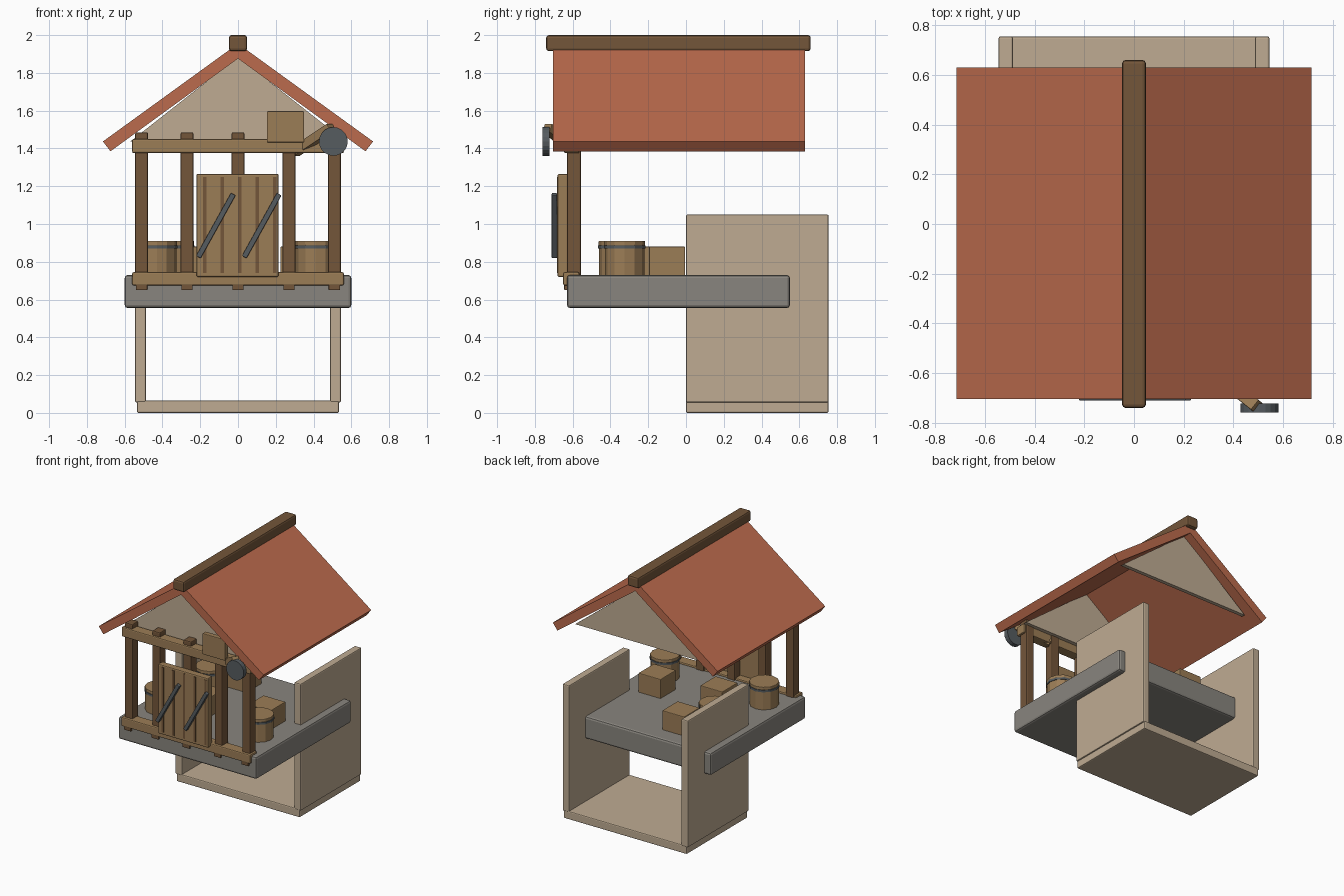
import bpy, bmesh, math
from mathutils import Vector

cube = bpy.data.objects.get("Cube")
if cube:
    bpy.data.objects.remove(cube, do_unlink=True)


def material(name, rgb):
    m = bpy.data.materials.new(name)
    m.use_nodes = True
    m.diffuse_color = (*rgb, 1)
    m.node_tree.nodes["Principled BSDF"].inputs["Base Color"].default_value = (*rgb, 1)
    return m


PLASTER = material("plaster", (0.52, 0.41, 0.29))
TILE = material("roof_tile", (0.50, 0.147, 0.074))
STONE = material("stone", (0.25, 0.235, 0.21))
WOOD = material("light_wood", (0.33, 0.205, 0.093))
DARK = material("dark_wood", (0.174, 0.093, 0.042))
IRON = material("iron", (0.093, 0.107, 0.117))


def finish(name, bm, mat, bevel=0):
    bmesh.ops.recalc_face_normals(bm, faces=bm.faces)
    mesh = bpy.data.meshes.new(name)
    bm.to_mesh(mesh)
    bm.free()
    mesh.materials.append(mat)
    ob = bpy.data.objects.new(name, mesh)
    bpy.context.collection.objects.link(ob)
    if bevel:
        mod = ob.modifiers.new("bevel", "BEVEL")
        mod.width, mod.segments = bevel, 2
    return ob


def box(name, x, y, z, mat, bevel=0.008):
    """Box from (low, high) ranges on each axis."""
    bm = bmesh.new()
    bmesh.ops.create_cube(bm, size=1)
    for v in bm.verts:
        v.co = [r[0] + (c + 0.5) * (r[1] - r[0]) for c, r in zip(v.co, (x, y, z))]
    return finish(name, bm, mat, bevel)


def beam(name, a, b, width, depth, mat):
    """Bar running from point a to point b."""
    a, b = Vector(a), Vector(b)
    ob = box(name, (-width / 2, width / 2), (-depth / 2, depth / 2),
             (-(b - a).length / 2, (b - a).length / 2), mat, 0.004)
    ob.location = (a + b) / 2
    ob.rotation_euler = (b - a).to_track_quat("Z", "Y").to_euler()
    return ob


def prism(name, profile, y0, y1, mat):
    """Extrude an x-z outline along y."""
    bm = bmesh.new()
    face = bm.faces.new([bm.verts.new((x, y0, z)) for x, z in profile])
    ext = bmesh.ops.extrude_face_region(bm, geom=[face])
    for v in ext["geom"]:
        if isinstance(v, bmesh.types.BMVert):
            v.co.y = y1
    return finish(name, bm, mat)


def cylinder(name, centre, radius, height, mat, sides=12, bevel=0):
    bm = bmesh.new()
    bmesh.ops.create_cone(bm, cap_ends=True, segments=sides,
                          radius1=radius, radius2=radius, depth=height)
    ob = finish(name, bm, mat, bevel)
    ob.location = centre
    return ob


# Base: floor slab and two side walls
box("base_floor", (-0.535, 0.535), (0, 0.755), (0, 0.065), PLASTER)
for side, name in ((-1, "right_wall"), (1, "left_wall")):
    box(name, sorted((side * 0.487, side * 0.545)), (0, 0.755), (0.055, 1.05), PLASTER)

# Platform
box("platform", (-0.6, 0.6), (-0.63, 0.55), (0.555, 0.73), STONE, 0.016)

# Front frame: rails, posts and pegs
box("bottom_rail", (-0.56, 0.56), (-0.65, -0.565), (0.675, 0.745), WOOD)
box("top_rail", (-0.56, 0.56), (-0.645, -0.565), (1.375, 1.45), WOOD)
for x in (-0.51, -0.27, 0, 0.27, 0.51):
    box("post", (x - 0.034, x + 0.034), (-0.63, -0.555), (0.7, 1.485), DARK)
    box("peg", (x - 0.03, x + 0.03), (-0.645, -0.59), (0.65, 0.7), DARK, 0.003)

# Shutter with plank gaps and iron straps
box("shutter", (-0.22, 0.215), (-0.68, -0.625), (0.72, 1.265), WOOD)
for i in range(5):
    x = -0.177 + i * 0.093
    box("plank_gap", (x - 0.009, x + 0.009), (-0.684, -0.678), (0.74, 1.25), DARK, 0)
for x in (-0.21, 0.033):
    beam("strap", (x, -0.697, 0.825), (x + 0.185, -0.697, 1.158), 0.028, 0.028, IRON)

# Sign, hoist arm and wheel
box("sign_board", (0.153, 0.35), (-0.66, -0.62), (1.432, 1.597), WOOD, 0.005)
beam("hoist_arm", (0.3, -0.58, 1.38), (0.495, -0.735, 1.51), 0.05, 0.05, WOOD)
wheel = cylinder("hoist_wheel", (0.505, -0.741, 1.437), 0.076, 0.036, IRON, 20)
wheel.rotation_euler.x = math.pi / 2

# Roof slabs, gables and ridge beam
for s, name in ((-1, "right_roof"), (1, "left_roof")):
    prism(name, [(0, 1.955), (s * 0.715, 1.437), (s * 0.675, 1.385), (0, 1.876)],
          -0.705, 0.63, TILE)
for y, name in ((-0.56, "front_gable"), (0.53, "back_gable")):
    prism(name, [(-0.57, 1.437), (0.57, 1.437), (0, 1.885)], y, y + 0.03, PLASTER)
box("ridge_beam", (-0.048, 0.048), (-0.74, 0.66), (1.915, 2.0), DARK, 0.014)

# Barrels
for x, y in ((-0.43, -0.355), (0.41, -0.325), (-0.34, 0.14)):
    cylinder("barrel", (x, y, 0.807), 0.105, 0.16, WOOD)
    cylinder("barrel_hoop", (x, y, 0.878), 0.11, 0.016, IRON)
    cylinder("barrel_lid", (x, y, 0.898), 0.108, 0.024, WOOD, 12, 0.004)

# Crates
for x, y in ((0.32, -0.1), (-0.16, -0.18), (-0.18, 0.32)):
    box("crate", (x - 0.096, x + 0.096), (y - 0.096, y + 0.096), (0.725, 0.88), WOOD, 0.005)
